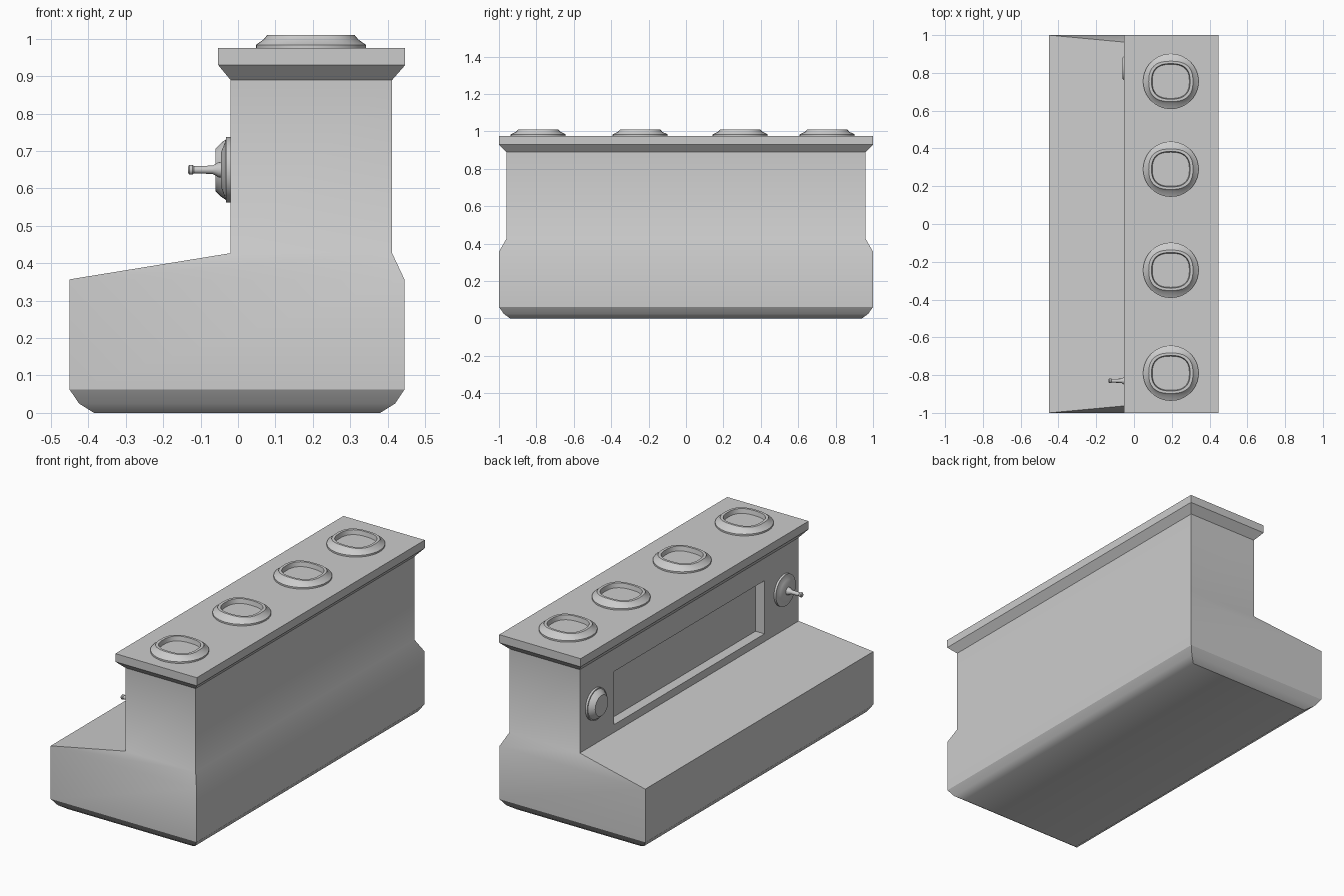
import bpy, bmesh, math

cube = bpy.data.objects.get("Cube")
if cube:
    bpy.data.objects.remove(cube, do_unlink=True)

grey = bpy.data.materials.new("plain_grey")
COLOUR = (0.6, 0.6, 0.6, 1)
grey.use_nodes = True
grey.diffuse_color = COLOUR
grey.node_tree.nodes["Principled BSDF"].inputs["Base Color"].default_value = COLOUR


def loft(name, rings, smooth=33):
    """Skin a stack of equal-length point rings and cap both ends."""
    bm = bmesh.new()
    loops = [[bm.verts.new(p) for p in ring] for ring in rings]
    n = len(loops[0])
    for a, b in zip(loops, loops[1:]):
        for i in range(n):
            j = (i + 1) % n
            bm.faces.new((a[i], a[j], b[j], b[i]))
    bm.faces.new(loops[0][::-1])
    bm.faces.new(loops[-1])
    bmesh.ops.recalc_face_normals(bm, faces=bm.faces)
    mesh = bpy.data.meshes.new(name)
    bm.to_mesh(mesh)
    bm.free()
    mesh.materials.append(grey)
    obj = bpy.data.objects.new(name, mesh)
    bpy.context.collection.objects.link(obj)
    bpy.ops.object.select_all(action='DESELECT')
    obj.select_set(True)
    bpy.context.view_layer.objects.active = obj
    if smooth:
        bpy.ops.object.shade_smooth_by_angle(angle=math.radians(smooth))
    return obj


def rect(x0, x1, y, z):
    return [(x0, -y, z), (x1, -y, z), (x1, y, z), (x0, y, z)]


def oval(cx, cy, z, rx, ry, power=1.0, n=40):
    """Ellipse ring; a power below one squares it off."""
    ring = []
    for i in range(n):
        c, s = math.cos(math.tau * i / n), math.sin(math.tau * i / n)
        ring.append((cx + rx * math.copysign(abs(c) ** power, c),
                     cy + ry * math.copysign(abs(s) ** power, s), z))
    return ring


def turned(name, y, z, profile, n=32):
    """Round part on an axis along x; profile is (x, radius)."""
    return loft(name, [[(x, y + r * math.cos(math.tau * i / n), z + r * math.sin(math.tau * i / n))
                        for i in range(n)] for x, r in profile])


# Body: rounded foot, wide base with sloping ledge, tower, flared top slab
body = loft("body", [
    rect(-0.385, 0.38, 0.94, 0),
    rect(-0.425, 0.42, 0.975, 0.025),
    rect(-0.45, 0.445, 1.0, 0.062),
    rect(-0.45, 0.445, 1.0, 0.357),
    rect(-0.02, 0.412, 0.96, 0.427),
    rect(-0.02, 0.412, 0.96, 0.89),
    rect(-0.053, 0.447, 1.0, 0.93),
    rect(-0.053, 0.447, 1.0, 0.975),
])

# Long recessed window in the tower
cutter = loft("window_cutter", [rect(-0.2, 0.035, 0.66, z) for z in (0.47, 0.765)], smooth=0)
cutter.hide_render = True
cutter.hide_viewport = True
cut = body.modifiers.new("window", 'BOOLEAN')
cut.operation = 'DIFFERENCE'
cut.solver = 'EXACT'
cut.object = cutter

# Dished sockets along the top
for k, y in enumerate((-0.79, -0.245, 0.29, 0.755)):
    loft(f"top_socket_{k + 1}", [
        oval(0.195, y, 0.97, 0.147, 0.147),
        oval(0.195, y, 0.984, 0.147, 0.147),
        oval(0.195, y, 0.998, 0.127, 0.118, 0.9),
        oval(0.195, y, 1.01, 0.117, 0.107, 0.78),
        oval(0.195, y, 1.01, 0.102, 0.094, 0.78),
        oval(0.195, y, 0.985, 0.098, 0.09, 0.78),
    ])

# Round knob and lever mounted on the tower beside the window
flange = [(0, 0.087), (-0.032, 0.087), (-0.032, 0.081)]
turned("knob", 0.825, 0.65, flange + [(-0.045, 0.072), (-0.06, 0.057)])
turned("lever_base", -0.83, 0.65, flange + [(-0.04, 0.06), (-0.046, 0.045)])
turned("lever", -0.83, 0.65, [(-0.04, 0.022), (-0.052, 0.02), (-0.068, 0.011), (-0.118, 0.01),
                              (-0.122, 0.013), (-0.13, 0.013), (-0.134, 0.008)], n=16)
